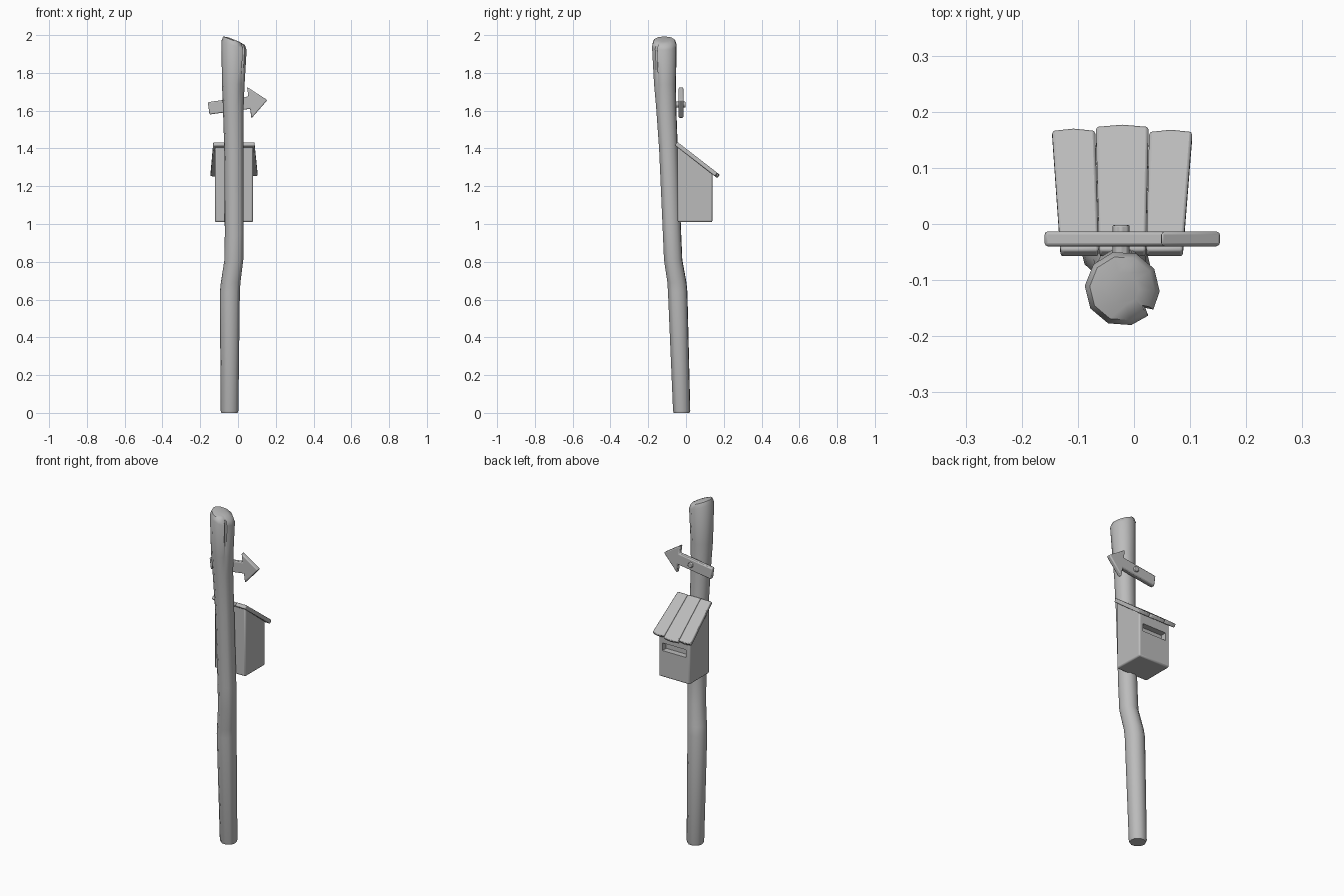
import bpy, bmesh, math
from mathutils import Vector

if "Cube" in bpy.data.objects:
    bpy.data.objects.remove(bpy.data.objects["Cube"])

grey = bpy.data.materials.new("weathered grey")
grey.diffuse_color = (0.5, 0.5, 0.5, 1)
grey.use_nodes = True
grey.node_tree.nodes["Principled BSDF"].inputs["Base Color"].default_value = grey.diffuse_color


def make(name, verts, faces, bevel=0.0, segs=2):
    me = bpy.data.meshes.new(name)
    me.from_pydata([tuple(v) for v in verts], [], faces)
    bm = bmesh.new()
    bm.from_mesh(me)
    bmesh.ops.recalc_face_normals(bm, faces=bm.faces)
    bm.to_mesh(me)
    bm.free()
    ob = bpy.data.objects.new(name, me)
    bpy.context.collection.objects.link(ob)
    me.materials.append(grey)
    if bevel:
        m = ob.modifiers.new("Bevel", 'BEVEL')
        m.width = bevel
        m.segments = segs
    return ob


def smooth(ob, angle=35):
    bpy.ops.object.select_all(action='DESELECT')
    ob.select_set(True)
    bpy.context.view_layer.objects.active = ob
    bpy.ops.object.shade_smooth_by_angle(angle=math.radians(angle))


def prism(name, outline, offset, bevel=0.0, segs=2):
    """Closed outline of 3D points extruded along offset."""
    n = len(outline)
    a = [Vector(p) for p in outline]
    verts = a + [p + Vector(offset) for p in a]
    faces = [list(range(n)), list(range(n, 2 * n))]
    faces += [[i, (i + 1) % n, (i + 1) % n + n, i + n] for i in range(n)]
    return make(name, verts, faces, bevel, segs)


# Crooked post: rings (x, y, z, radius, slant, crack depth)
rings = [
    (-0.045, -0.023, 0.00, 0.043, 0, 0),
    (-0.045, -0.023, 0.012, 0.047, 0, 0),
    (-0.043, -0.044, 0.64, 0.053, 0, 0),
    (-0.039, -0.048, 0.69, 0.052, 0, 0),
    (-0.022, -0.068, 0.81, 0.050, 0, 0),
    (-0.020, -0.074, 0.95, 0.050, 0, 0),
    (-0.022, -0.093, 1.40, 0.051, 0, 0),
    (-0.025, -0.105, 1.62, 0.055, 0, 0),
    (-0.025, -0.111, 1.74, 0.060, 0, 0.04),
    (-0.021, -0.115, 1.945, 0.067, -0.35, 0.2),
    (-0.021, -0.115, 1.970, 0.058, -0.40, 0.2),
    (-0.021, -0.115, 1.976, 0.030, -0.40, 0.0),
]
angles = sorted([i * 36 - 4 for i in range(9)] + [314, 320, 326])
n = len(angles)
verts, faces = [], []
for x, y, z, r, slant, crack in rings:
    for a in angles:
        k = r * (1 - crack) if a == 320 else r
        dx, dy = k * math.cos(math.radians(a)), k * math.sin(math.radians(a))
        verts.append((x + dx, y + dy, z + slant * dx))
for j in range(len(rings) - 1):
    for i in range(n):
        i2 = (i + 1) % n
        faces.append([j * n + i, j * n + i2, (j + 1) * n + i2, (j + 1) * n + i])
faces.append(list(range(n)))
faces.append([(len(rings) - 1) * n + i for i in range(n)])
smooth(make("post", verts, faces), 50)

# Box body with sloping top
profile = [(-0.045, 1.01), (0.14, 1.01), (0.14, 1.268), (-0.045, 1.412)]
box = prism("box_body", [(-0.122, y, z) for y, z in profile], (0.202, 0, 0), 0.008)

# Recessed slot in the back wall
slot = prism("slot_cutter", [(-0.098, 0.105, 1.165), (0.056, 0.105, 1.165),
                             (0.056, 0.105, 1.21), (-0.098, 0.105, 1.21)], (0, 0.08, 0))
slot.hide_render = True
slot.hide_viewport = True
cut = box.modifiers.new("Slot", 'BOOLEAN')
cut.operation = 'DIFFERENCE'
cut.solver = 'EXACT'
cut.object = slot
smooth(box)


# Three roof boards, widening towards the eave
def roof_z(y):
    return 1.434 - 0.775 * (y + 0.045)


boards = [("left", -0.131, -0.063, -0.146, -0.069, 0.172),
          ("middle", -0.062, 0.021, -0.068, 0.026, 0.179),
          ("right", 0.022, 0.087, 0.027, 0.104, 0.170)]
for side, n0, n1, f0, f1, far in boards:
    near = -0.046
    pts = [(n0, near), (n1, near), (f1, far - 0.004), ((f0 + f1) / 2, far), (f0, far - 0.004)]
    outline = [(x, y, roof_z(y)) for x, y in pts]
    smooth(prism("roof_board_" + side, outline, (0, -0.0135, -0.0175), 0.005))

# Arrow sign, tilted upwards to the right
ca, sa = math.cos(math.radians(8)), math.sin(math.radians(8))
arrow = [(-0.157, -0.033), (0.06, -0.033), (0.06, -0.084), (0.157, 0.0),
         (0.06, 0.084), (0.06, 0.033), (-0.157, 0.033)]
outline = [(u * ca - v * sa, -0.040, 1.634 + u * sa + v * ca) for u, v in arrow]
smooth(prism("arrow_sign", outline, (0, 0.027, 0), 0.006))

# Peg holding the sign to the post
peg = [(-0.023 + 0.016 * math.cos(i * math.pi / 4), -0.07,
        1.632 + 0.016 * math.sin(i * math.pi / 4)) for i in range(8)]
smooth(prism("sign_peg", peg, (0, 0.068, 0), 0.003))
